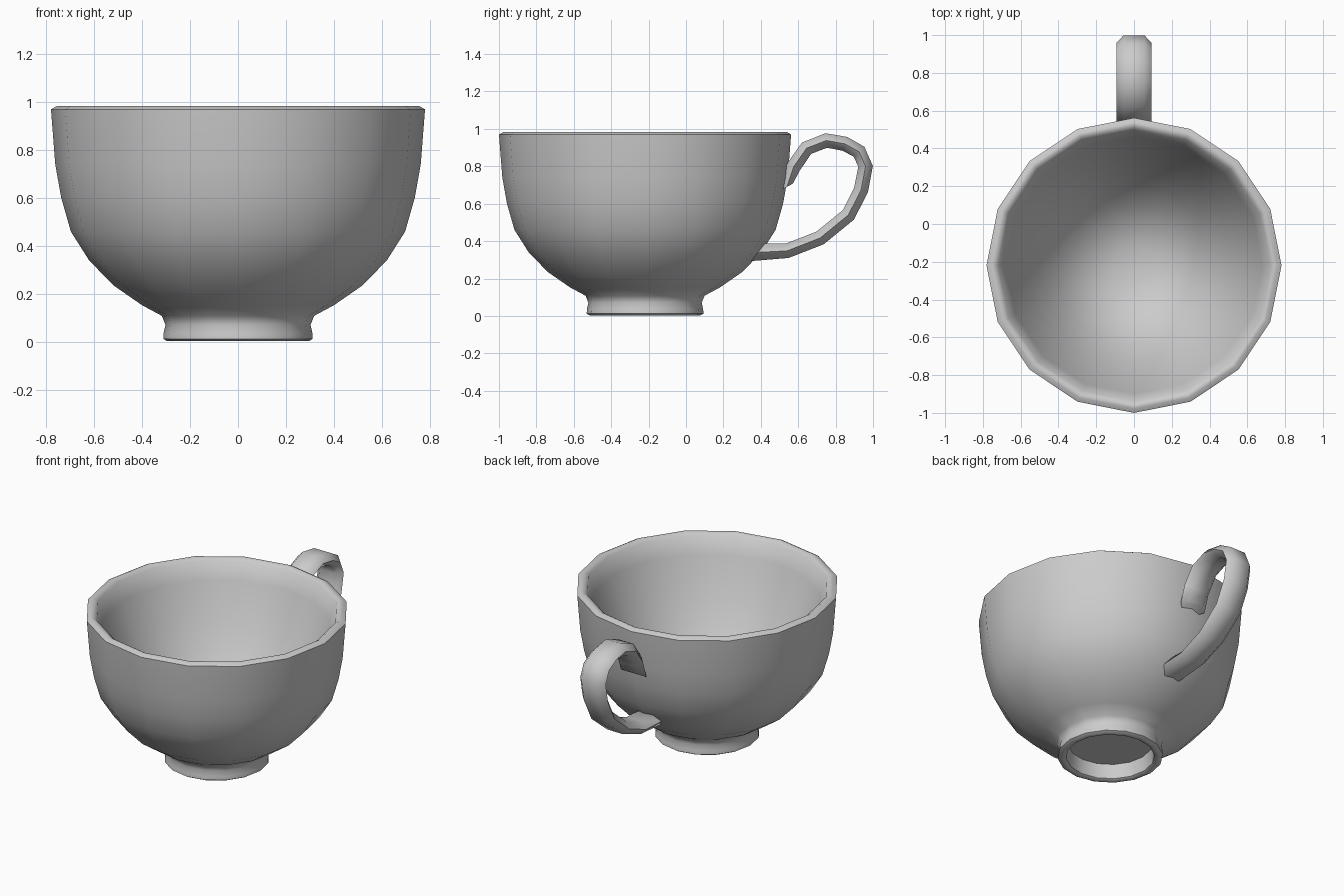
import bpy, bmesh, math
from mathutils import Vector

cube = bpy.data.objects.get("Cube")
if cube:
    bpy.data.objects.remove(cube, do_unlink=True)

ceramic = bpy.data.materials.new("grey_ceramic")
ceramic.use_nodes = True
GREY = (0.6, 0.6, 0.6, 1)
ceramic.diffuse_color = GREY
ceramic.node_tree.nodes["Principled BSDF"].inputs["Base Color"].default_value = GREY


def finish(name, bm, angle):
    bmesh.ops.recalc_face_normals(bm, faces=bm.faces)
    mesh = bpy.data.meshes.new(name)
    bm.to_mesh(mesh)
    bm.free()
    mesh.materials.append(ceramic)
    ob = bpy.data.objects.new(name, mesh)
    bpy.context.collection.objects.link(ob)
    bpy.ops.object.select_all(action='DESELECT')
    ob.select_set(True)
    bpy.context.view_layer.objects.active = ob
    bpy.ops.object.shade_smooth_by_angle(angle=math.radians(angle))
    return ob


def bridge(bm, rings):
    for a, b in zip(rings, rings[1:]):
        n = len(a)
        for i in range(n):
            j = (i + 1) % n
            bm.faces.new((a[i], a[j], b[j], b[i]))
    bm.faces.new(rings[0])
    bm.faces.new(rings[-1])


# Cup body: foot recess, foot, outer wall and rim
SIDES = 16
CENTRE_Y = -0.219
profile = [
    (0.25, 0.10), (0.262, 0.01), (0.275, 0.002), (0.295, 0.002), (0.312, 0.012),
    (0.311, 0.035), (0.303, 0.07), (0.318, 0.108), (0.40, 0.152), (0.52, 0.235),
    (0.622, 0.34), (0.698, 0.46), (0.738, 0.60), (0.763, 0.74), (0.781, 0.97),
    (0.757, 0.984), (0.742, 0.984),
]
# Inner wall: a deep dish that thickens towards the floor
FLOOR, RIM_Z, RIM_R = 0.15, 0.97, 0.72
for r in (RIM_R, 0.68, 0.63, 0.57, 0.50, 0.42, 0.33, 0.22, 0.10):
    profile.append((r, FLOOR + (RIM_Z - FLOOR) * (r / RIM_R) ** 2.5))

bm = bmesh.new()
rings = []
for r, z in profile:
    turn = [math.tau * i / SIDES for i in range(SIDES)]
    rings.append([bm.verts.new((r * math.cos(t), CENTRE_Y + r * math.sin(t), z))
                  for t in turn])
bridge(bm, rings)
finish("cup_body", bm, 43)

# Handle: flattened hexagonal section swept along an ear-shaped path
path = [Vector((0, y, z)) for y, z in [
    (0.385, 0.34), (0.54, 0.348), (0.717, 0.417), (0.868, 0.54), (0.936, 0.674),
    (0.96, 0.80), (0.925, 0.878), (0.85, 0.92), (0.75, 0.938), (0.645, 0.897),
    (0.575, 0.797), (0.54, 0.69)]]
section = [(0.055, 0.039), (0.092, 0), (0.055, -0.039),
           (-0.055, -0.039), (-0.092, 0), (-0.055, 0.039)]
# Both end sections slant to follow the cup wall
end_sides = {0: Vector((0, 0.95, 1.2)), len(path) - 1: Vector((0, 0.8, 0.45))}
bm = bmesh.new()
rings = []
for i, p in enumerate(path):
    if i in end_sides:
        side = end_sides[i]
    else:
        tangent = (path[i + 1] - path[i - 1]).normalized()
        side = Vector((0, -tangent.z, tangent.y))
        if i > len(path) // 2 + 10:
            side.negate()
    rings.append([bm.verts.new(p + Vector((x, 0, 0)) + side * h) for x, h in section])
# Upper end leans the opposite way along the path, so its section is matched by side
bridge(bm, rings)
finish("handle", bm, 60)
